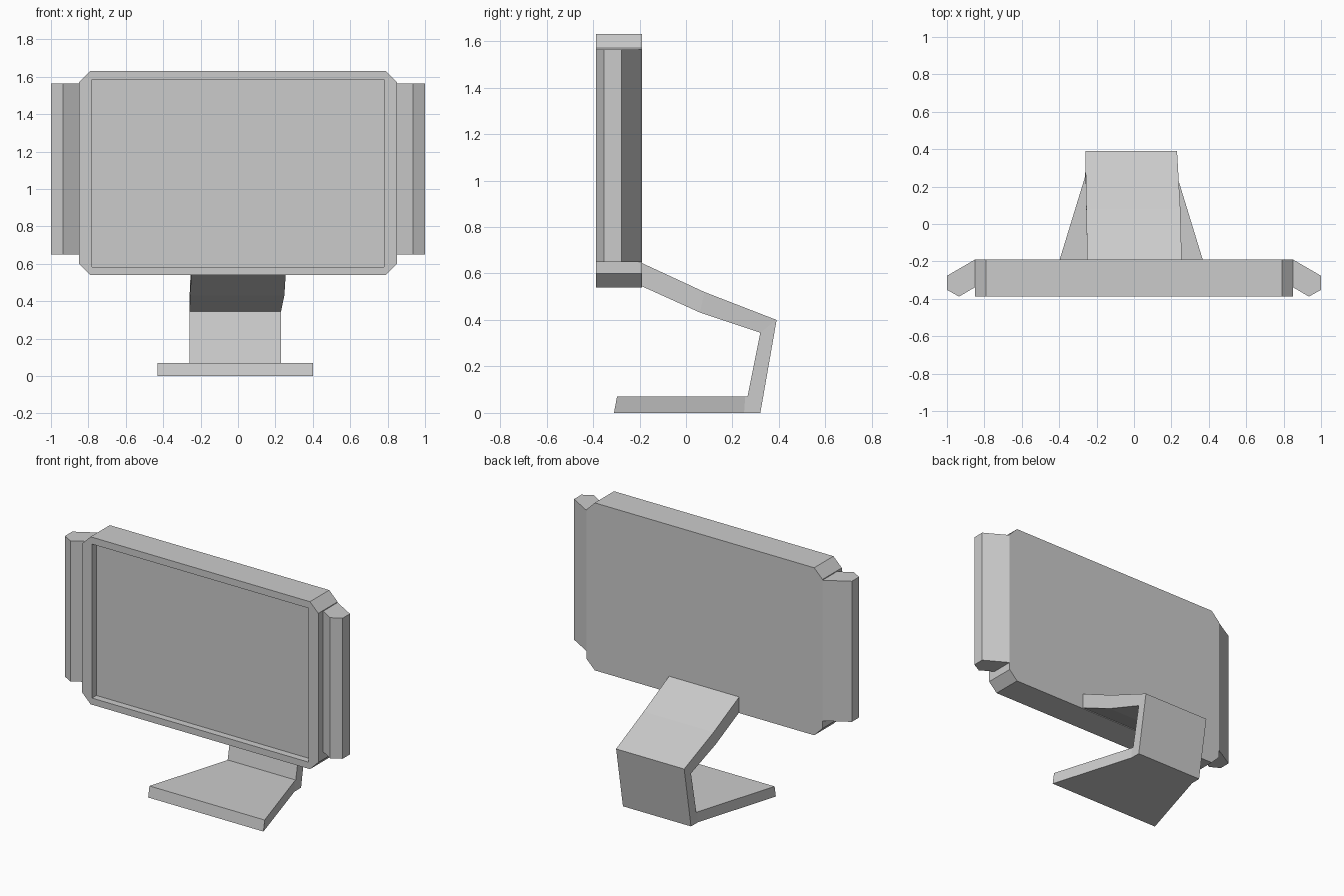
import bpy, bmesh

if "Cube" in bpy.data.objects:
    bpy.data.objects.remove(bpy.data.objects["Cube"])


def finish(name, bm):
    bmesh.ops.recalc_face_normals(bm, faces=bm.faces)
    mesh = bpy.data.meshes.new(name)
    bm.to_mesh(mesh)
    bm.free()
    obj = bpy.data.objects.new(name, mesh)
    bpy.context.collection.objects.link(obj)
    return obj


def loft(name, rings):
    """Join equal-length vertex rings into a closed, capped solid."""
    bm = bmesh.new()
    rows = [[bm.verts.new(p) for p in ring] for ring in rings]
    n = len(rows[0])
    for a, b in zip(rows, rows[1:]):
        for i in range(n):
            j = (i + 1) % n
            bm.faces.new((a[i], a[j], b[j], b[i]))
    bm.faces.new(rows[0])
    bm.faces.new(rows[-1])
    return finish(name, bm)


# Monitor casing: chamfered rectangle with depth
W, C, Z0, Z1 = 0.85, 0.06, 0.54, 1.63
FRONT, BACK = -0.388, -0.19
half = [(W - C, Z0), (W, Z0 + C), (W, Z1 - C), (W - C, Z1)]
outline = half + [(-x, z) for x, z in reversed(half)]
casing = loft("monitor_casing", [[(x, y, z) for x, z in outline] for y in (FRONT, BACK)])

# Screen recess cut into the casing
rect = [(-0.78, 0.583), (0.78, 0.583), (0.78, 1.585), (-0.78, 1.585)]
cutter = loft("screen_cutter", [[(x, y, z) for x, z in rect] for y in (FRONT - 0.1, FRONT + 0.045)])
cutter.hide_render = True
cutter.hide_set(True)
cut = casing.modifiers.new("screen_recess", 'BOOLEAN')
cut.operation = 'DIFFERENCE'
cut.solver = 'EXACT'
cut.object = cutter

# Side speakers: angled profile, mirrored across the screen
profile = [(W, -0.19), (1.0, -0.277), (1.0, -0.352), (0.935, FRONT), (W, -0.338)]
speaker = loft("side_speakers", [[(x, y, z) for x, y in profile] for z in (0.65, 1.565)])
speaker.modifiers.new("mirror", 'MIRROR').use_axis = (True, False, False)

# Folded stand: outer (y, z), inner (y, z), left x, right x
stations = [
    ((-0.19, 0.645), (-0.19, 0.545), -0.25, 0.255),
    ((0.08, 0.52), (0.06, 0.432), -0.255, 0.248),
    ((0.39, 0.40), (0.32, 0.345), -0.26, 0.23),
    ((0.32, 0.0), (0.265, 0.07), -0.26, 0.23),
    ((0.25, 0.0), (0.255, 0.07), -0.261, 0.231),
    ((-0.31, 0.0), (-0.297, 0.07), -0.43, 0.40),
]
loft("stand", [[(l, *o), (r, *o), (r, *i), (l, *i)] for o, i, l, r in stations])
